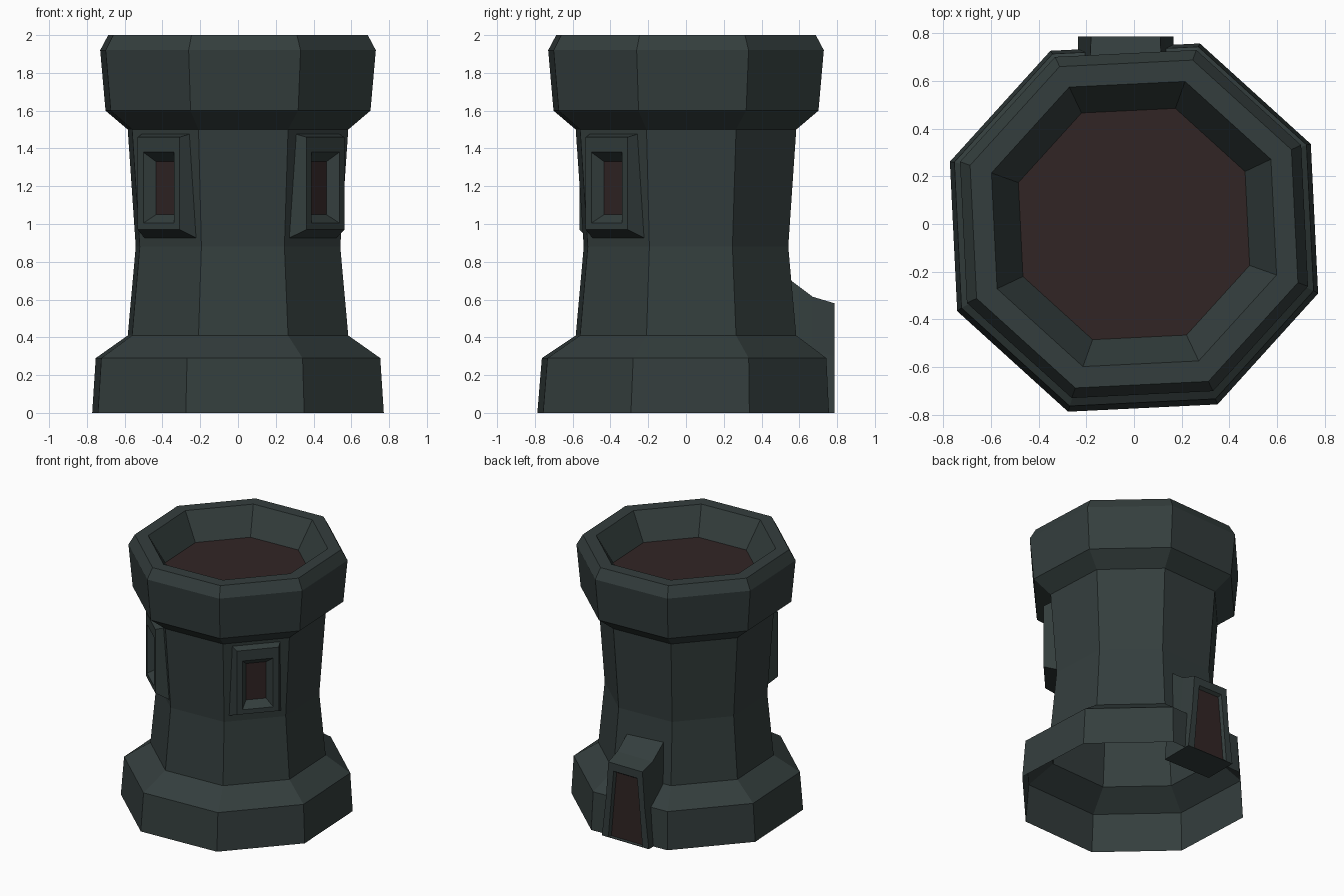
import bpy, bmesh, math

if "Cube" in bpy.data.objects:
    bpy.data.objects.remove(bpy.data.objects["Cube"])


def material(name, rgb):
    m = bpy.data.materials.new(name)
    m.diffuse_color = (*rgb, 1)
    m.use_nodes = True
    m.node_tree.nodes["Principled BSDF"].inputs["Base Color"].default_value = m.diffuse_color
    return m


STONE = material("dark_slate", (0.034, 0.048, 0.047))
BROWN = material("dark_red_brown", (0.031, 0.0185, 0.018))


def loft(name, loops):
    """Bridge a series of equal-length loops; the last is capped in brown."""
    bm = bmesh.new()
    rings = [[bm.verts.new(p) for p in loop] for loop in loops]
    n = len(rings[0])
    for a, b in zip(rings, rings[1:]):
        for i in range(n):
            j = (i + 1) % n
            bm.faces.new((a[i], a[j], b[j], b[i]))
    bm.faces.new(rings[-1]).material_index = 1
    mesh = bpy.data.meshes.new(name)
    bm.to_mesh(mesh)
    bm.free()
    mesh.materials.append(STONE)
    mesh.materials.append(BROWN)
    ob = bpy.data.objects.new(name, mesh)
    bpy.context.collection.objects.link(ob)
    return ob


def on_face(points, d, angle, shift=0):
    """Place (u, z) points on a plane at distance d facing the given angle."""
    c, s = math.cos(math.radians(angle)), math.sin(math.radians(angle))
    return [(c * d - s * (u + shift), s * d + c * (u + shift), z) for u, z in points]


# Octagonal tower shell, open below, with a sunken roof floor
TURN = 25.3
PROFILE = [(0.82, 0, -0.015), (0.80, 0.29, -0.01), (0.62, 0.41, 0), (0.575, 0.88, 0),
           (0.62, 1.5, 0), (0.745, 1.6, 0), (0.775, 1.92, 0), (0.73, 2.0, 0),
           (0.635, 2.0, 0), (0.515, 1.8, 0)]


def octagon(r, z, dy):
    angs = [math.radians(TURN + 45 * k) for k in range(8)]
    return [(r * math.cos(a), r * math.sin(a) + dy, z) for a in angs]


loft("tower_body", [octagon(*p) for p in PROFILE])

# Two framed windows on the front diagonal faces
WINDOW = [(0.19, 0.92, 1.49, 0.52), (0.15, 0.97, 1.46, 0.625),
          (0.11, 1.005, 1.38, 0.625), (0.072, 1.05, 1.33, 0.566)]
for side, angle in (("left", TURN + 202.5), ("right", TURN + 292.5)):
    loft("window_" + side,
         [on_face([(-w, lo), (w, lo), (w, hi), (-w, hi)], d, angle)
          for w, lo, hi, d in WINDOW])

# Doorway at the back: sloping hood, flared jambs, recessed door
# bottom half width, bottom z, mid half width, mid z, top half width, top z, depth
DOOR = [(0.20, 0, 0.17, 0.35, 0.15, 0.72, 0.53),
        (0.20, 0, 0.17, 0.33, 0.15, 0.615, 0.67),
        (0.20, 0, 0.165, 0.3, 0.145, 0.58, 0.787),
        (0.145, 0.004, 0.12, 0.3, 0.10, 0.52, 0.787),
        (0.135, 0.006, 0.11, 0.3, 0.09, 0.505, 0.764)]
loft("doorway",
     [on_face([(-b, bz), (b, bz), (m, mz), (t, tz), (-t, tz), (-m, mz)], d, 90, 0.035)
      for b, bz, m, mz, t, tz, d in DOOR])
